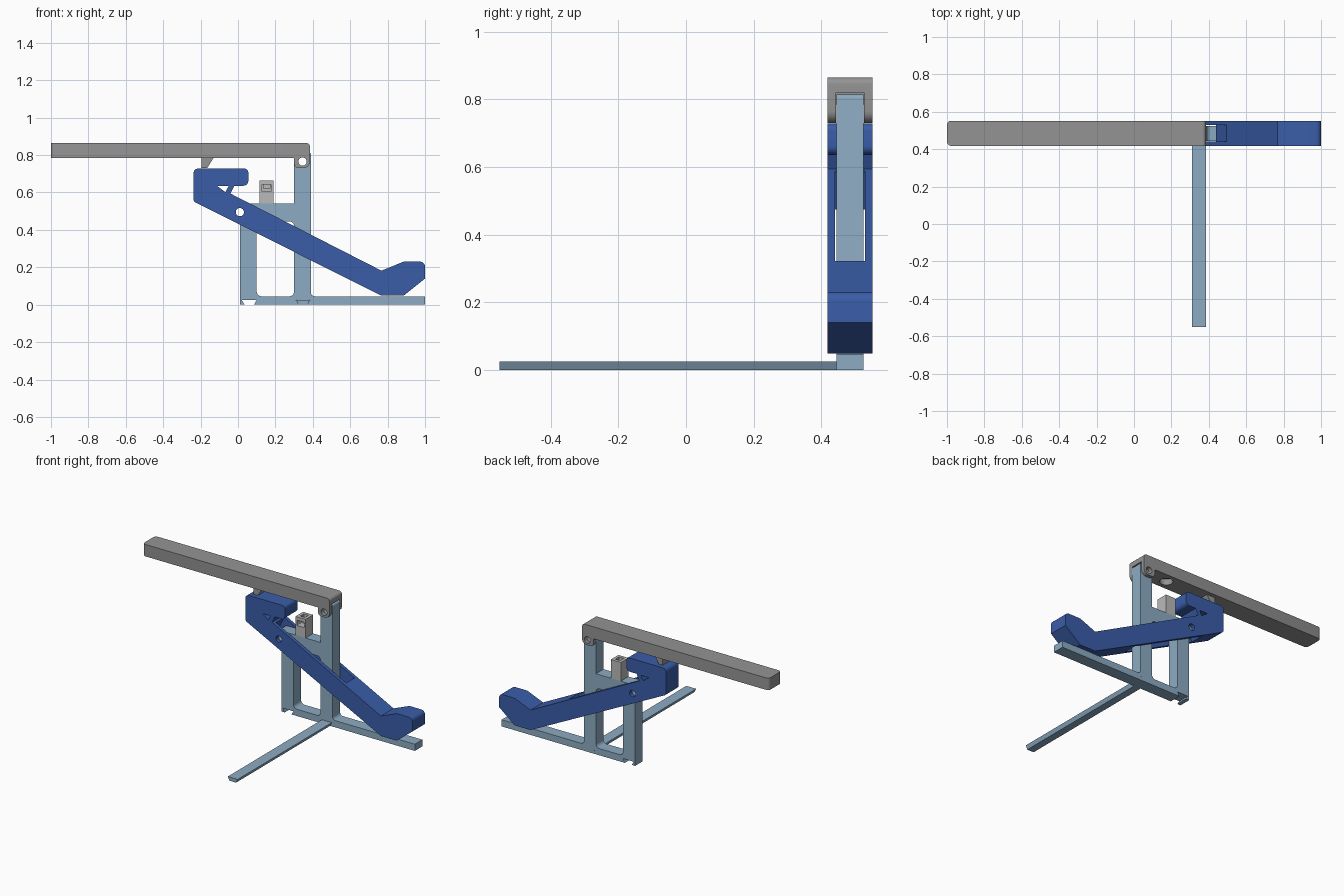
import bpy, bmesh, math
from mathutils import Vector

if "Cube" in bpy.data.objects:
    bpy.data.objects.remove(bpy.data.objects["Cube"])

MID = 0.485  # centre plane of the mechanism in y


def material(name, hex_rgb):
    lin = []
    for i in (0, 2, 4):
        c = int(hex_rgb[i:i + 2], 16) / 255
        lin.append(c / 12.92 if c <= 0.04045 else ((c + 0.055) / 1.055) ** 2.4)
    m = bpy.data.materials.new(name)
    m.diffuse_color = (*lin, 1)
    m.use_nodes = True
    m.node_tree.nodes["Principled BSDF"].inputs["Base Color"].default_value = m.diffuse_color
    return m


LIGHT_BLUE = material("light blue", "8CABC2")
BLUE = material("blue", "3A5DA8")
GREY = material("grey", "949494")
PALE_GREY = material("pale grey", "BABABA")


def rounded(points, steps=5):
    """Replace each (x, z, radius) corner with a short arc."""
    out = []
    for i, p in enumerate(points):
        c = Vector(p[:2])
        r = p[2] if len(p) > 2 else 0
        if not r:
            out.append(c)
            continue
        a = Vector(points[i - 1][:2]) - c
        b = Vector(points[(i + 1) % len(points)][:2]) - c
        half = a.angle(b) / 2
        a.normalize()
        b.normalize()
        t = r / math.tan(half)
        centre = c + (a + b).normalized() * (r / math.sin(half))
        s, e = c + a * t - centre, c + b * t - centre
        for k in range(steps + 1):
            out.append(centre + s.lerp(e, k / steps).normalized() * r)
    return out


def prism(name, points, y0, y1, mat=None):
    """Extrude an x-z outline from y0 to y1."""
    bm = bmesh.new()
    face = bm.faces.new([bm.verts.new((p[0], y0, p[1])) for p in rounded(points)])
    new = bmesh.ops.extrude_face_region(bm, geom=[face])["geom"]
    bmesh.ops.translate(bm, vec=(0, y1 - y0, 0),
                        verts=[v for v in new if isinstance(v, bmesh.types.BMVert)])
    bmesh.ops.recalc_face_normals(bm, faces=bm.faces)
    me = bpy.data.meshes.new(name)
    bm.to_mesh(me)
    bm.free()
    ob = bpy.data.objects.new(name, me)
    bpy.context.collection.objects.link(ob)
    if mat:
        me.materials.append(mat)
    return ob


def rect(x0, x1, z0, z1, r=0):
    return [(x0, z0, r), (x1, z0, r), (x1, z1, r), (x0, z1, r)]


def circle(x, z, r, n=24):
    return [(x + r * math.cos(k * math.tau / n), z + r * math.sin(k * math.tau / n))
            for k in range(n)]


def cut(ob, points, y0=0.3, y1=0.7):
    """Subtract a prism from the object and bake the result."""
    cutter = prism("cutter", points, y0, y1)
    cutter.hide_render = True
    mod = ob.modifiers.new("cut", 'BOOLEAN')
    mod.operation, mod.solver, mod.object = 'DIFFERENCE', 'EXACT', cutter
    dg = bpy.context.evaluated_depsgraph_get()
    me = bpy.data.meshes.new_from_object(ob.evaluated_get(dg))
    ob.modifiers.clear()
    ob.data = me
    bpy.data.objects.remove(cutter)


def smooth(ob):
    bpy.ops.object.select_all(action='DESELECT')
    ob.select_set(True)
    bpy.context.view_layer.objects.active = ob
    bpy.ops.object.shade_smooth_by_angle(angle=math.radians(30))


# Upright frame with dovetail notches, tall post and pivot lug
frame = prism("frame", [
    (0.01, 0), (0.035, 0), (0.02, 0.025), (0.10, 0.025), (0.085, 0),
    (0.325, 0), (0.31, 0.025), (0.385, 0.025), (0.37, 0),
    (1, 0), (1, 0.045), (0.39, 0.045, 0.02), (0.39, 0.815, 0.012),
    (0.30, 0.815, 0.012), (0.30, 0.54), (-0.035, 0.54, 0.04),
    (-0.035, 0.45, 0.03), (0.01, 0.44)], 0.445, 0.525, LIGHT_BLUE)
cut(frame, rect(0.10, 0.30, 0.045, 0.445, 0.025))
cut(frame, circle(0.01, 0.495, 0.022))
cut(frame, circle(0.345, 0.765, 0.022))

# Long foot sliding into the dovetail
foot = prism("foot", [(0.323, 0), (0.372, 0), (0.384, 0.025), (0.311, 0.025)],
             -0.552, 0.525, LIGHT_BLUE)

# Lever arm with hook, slotted around the frame
lever = prism("lever_arm", [
    (-0.238, 0.728, 0.025), (0.055, 0.728, 0.02), (0.055, 0.636, 0.025),
    (-0.02, 0.636), (-0.04, 0.594), (0.767, 0.182), (0.885, 0.230),
    (1, 0.230, 0.025), (1, 0.14), (0.885, 0.048), (0.767, 0.048),
    (-0.238, 0.552, 0.02)], 0.418, 0.552, BLUE)
ux, uz = 0.894, -0.447
slot = [(0.01 + u * ux - v * uz, 0.495 + u * uz + v * ux)
        for u, v in ((-0.075, -0.09), (0.51, -0.09), (0.51, 0.085), (-0.075, 0.085))]
cut(lever, slot, 0.441, 0.529)
cut(lever, [(-0.11, 0.634), (-0.05, 0.634), (-0.068, 0.602)])
cut(lever, circle(0.01, 0.495, 0.022))

# Top beam with clevis ears
beam = prism("beam", [
    (-1, 0.785), (0.30, 0.785), (0.30, 0.73, 0.025), (0.385, 0.73, 0.035),
    (0.385, 0.865, 0.02), (-1, 0.865)], 0.418, 0.552, GREY)
bm = bmesh.new()
bm.from_mesh(beam.data)
bmesh.ops.bevel(bm, geom=[e for e in bm.edges if all(v.co.x < -0.99 for v in e.verts)
                          and abs(e.verts[0].co.z - e.verts[1].co.z) > 0.01],
                offset=0.022, segments=4, profile=0.5, affect='EDGES')
bm.to_mesh(beam.data)
bm.free()
cut(beam, rect(0.285, 0.5, 0.6, 0.82), 0.443, 0.527)
cut(beam, circle(0.345, 0.765, 0.022))

# Round pocket under the beam, above the switch block
bm = bmesh.new()
bmesh.ops.create_cone(bm, cap_ends=True, segments=24, radius1=0.04, radius2=0.04, depth=0.1)
bmesh.ops.translate(bm, vec=(0.155, MID, 0.775), verts=bm.verts)
me = bpy.data.meshes.new("pocket_cutter")
bm.to_mesh(me)
bm.free()
pocket = bpy.data.objects.new("pocket_cutter", me)
bpy.context.collection.objects.link(pocket)
pocket.hide_render = True
mod = beam.modifiers.new("pocket", 'BOOLEAN')
mod.operation, mod.solver, mod.object = 'DIFFERENCE', 'EXACT', pocket
dg = bpy.context.evaluated_depsgraph_get()
baked = bpy.data.meshes.new_from_object(beam.evaluated_get(dg))
beam.modifiers.clear()
beam.data = baked
bpy.data.objects.remove(pocket)

# Wedge catch under the beam
wedge = prism("wedge_catch", [(-0.195, 0.73), (-0.165, 0.73), (-0.13, 0.786), (-0.195, 0.786)],
              0.445, 0.525, GREY)

# Small block on the frame, with a front window and a top opening
block = prism("block", rect(0.115, 0.19, 0.54, 0.665), 0.445, 0.525, PALE_GREY)
cut(block, rect(0.125, 0.18, 0.607, 0.642, 0.006), 0.4, 0.495)
cut(block, rect(0.135, 0.17, 0.62, 0.7), 0.465, 0.505)

for ob in (frame, lever, beam):
    smooth(ob)
